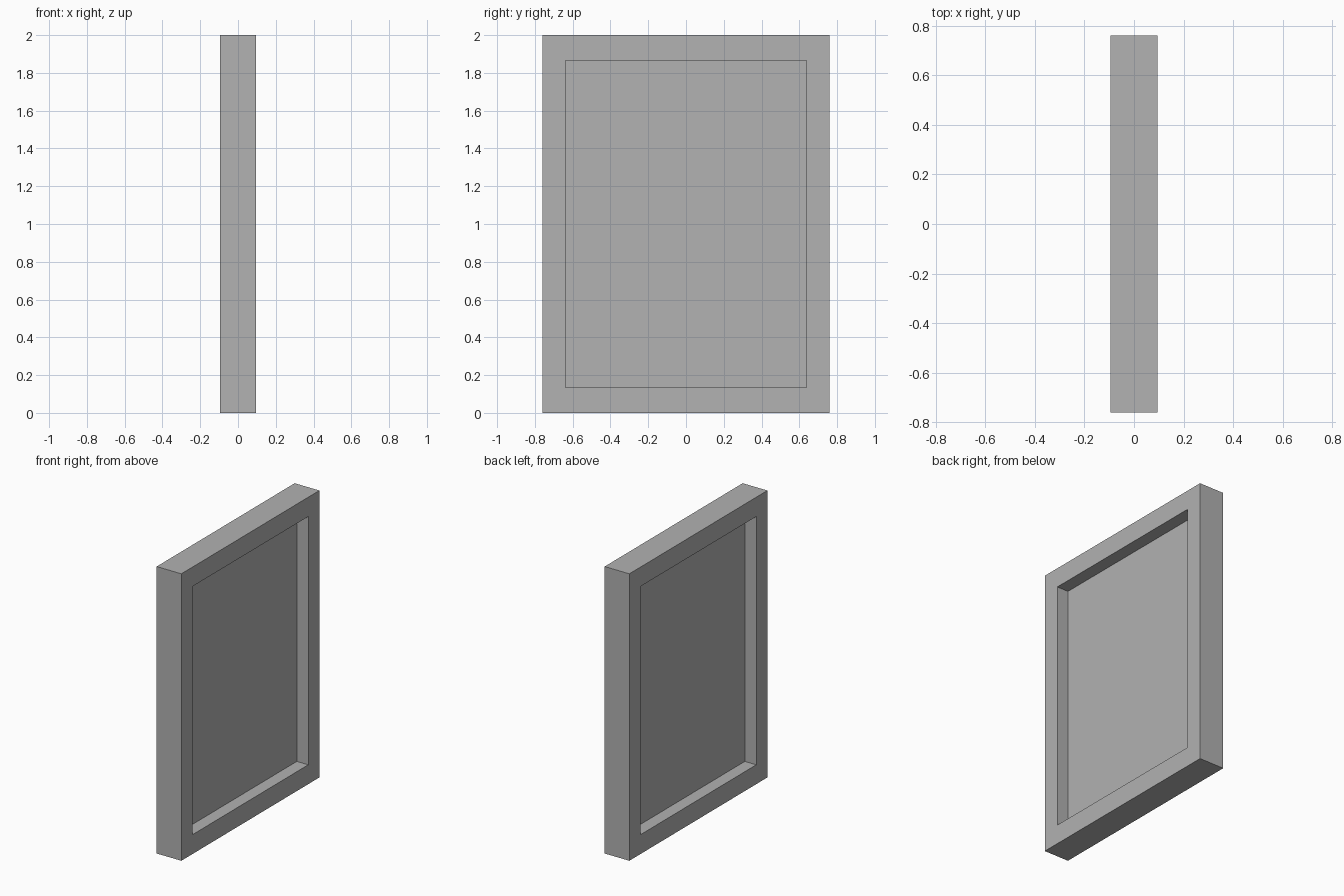
import bpy
import bmesh

default_cube = bpy.data.objects.get("Cube")
if default_cube:
    bpy.data.objects.remove(default_cube, do_unlink=True)

THICKNESS, WIDTH, HEIGHT = 0.19, 1.52, 2.0
OPENING_WIDTH, OPENING_HEIGHT = 1.276, 1.73
PANEL_THICKNESS = 0.014

# Plain grey finish
grey = bpy.data.materials.new("plain_grey")
grey.use_nodes = True
colour = (0.445, 0.445, 0.445, 1)
grey.diffuse_color = colour
grey.node_tree.nodes["Principled BSDF"].inputs["Base Color"].default_value = colour

# Upright slab
bm = bmesh.new()
bmesh.ops.create_cube(bm, size=1)
bmesh.ops.scale(bm, vec=(THICKNESS, WIDTH, HEIGHT), verts=bm.verts)

# Sink a rectangular recess into each broad side, leaving a thin panel between
broad_sides = [f for f in bm.faces if abs(f.normal.x) > 0.9]
for face in broad_sides:
    side = 1 if face.normal.x > 0 else -1
    for depth_x in (THICKNESS / 2, PANEL_THICKNESS / 2):
        # The first pass outlines the opening, the second pushes it inward
        bmesh.ops.inset_individual(bm, faces=[face], thickness=0.01)
        for v in face.verts:
            v.co.x = side * depth_x
            v.co.y = OPENING_WIDTH / 2 * (1 if v.co.y > 0 else -1)
            v.co.z = OPENING_HEIGHT / 2 * (1 if v.co.z > 0 else -1)

# Stand it on the ground
bmesh.ops.translate(bm, vec=(0, 0, HEIGHT / 2), verts=bm.verts)
bmesh.ops.recalc_face_normals(bm, faces=bm.faces)
mesh = bpy.data.meshes.new("framed_panel")
bm.to_mesh(mesh)
bm.free()
mesh.materials.append(grey)
panel = bpy.data.objects.new("framed_panel", mesh)
bpy.context.collection.objects.link(panel)
